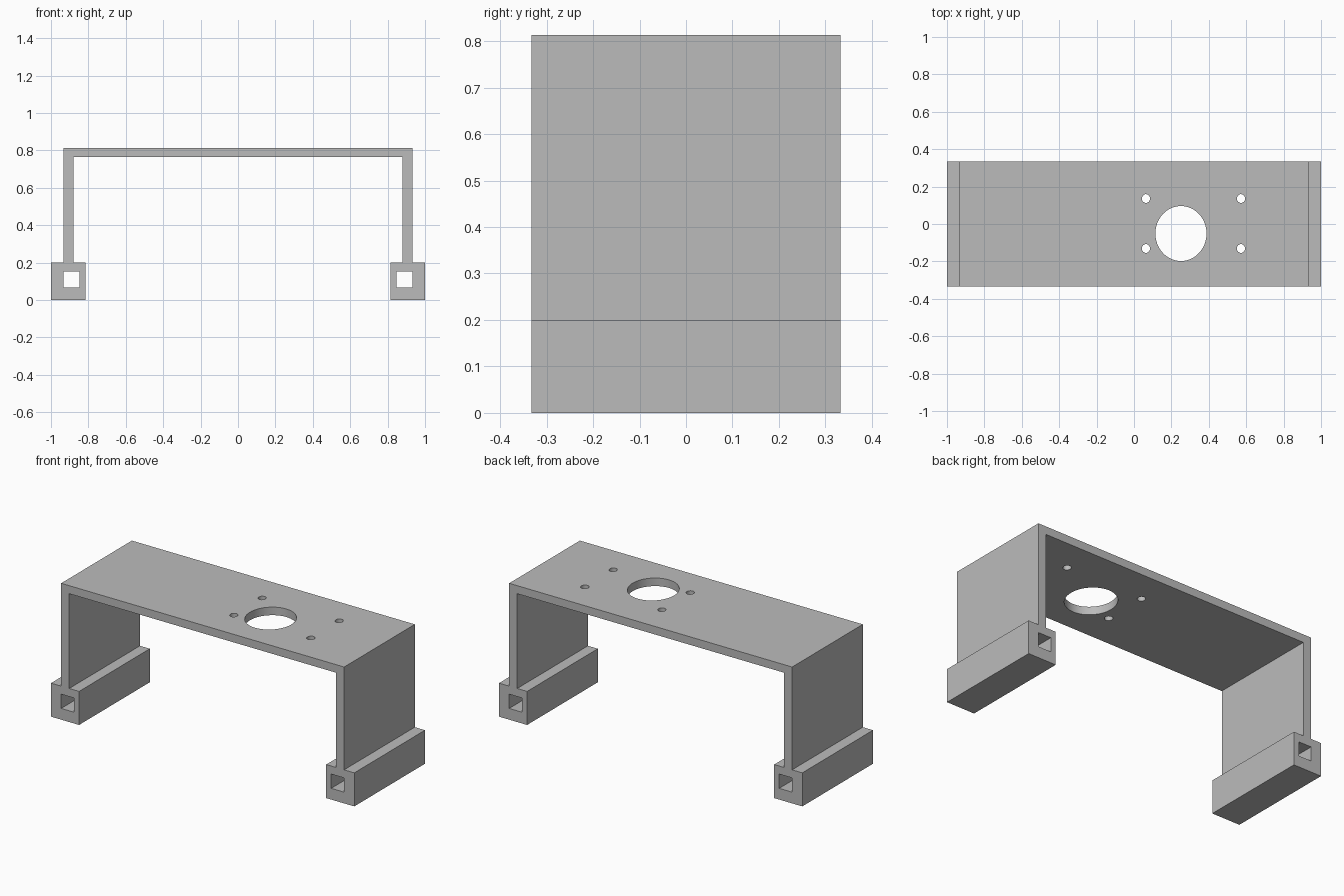
import bpy
import bmesh
import math
from mathutils import Matrix, Vector

if "Cube" in bpy.data.objects:
    bpy.data.objects.remove(bpy.data.objects["Cube"], do_unlink=True)

HALF_DEPTH = 0.333
WALL_OUT, WALL_IN = 0.933, 0.88
RAIL_TOP, PLATE_UNDER, PLATE_TOP = 0.2, 0.765, 0.813

grey = bpy.data.materials.new("plain grey")
grey.use_nodes = True
colour = (0.5, 0.5, 0.5, 1)
grey.diffuse_color = colour
grey.node_tree.nodes["Principled BSDF"].inputs["Base Color"].default_value = colour


def finish(bm, name):
    bmesh.ops.recalc_face_normals(bm, faces=bm.faces)
    mesh = bpy.data.meshes.new(name)
    bm.to_mesh(mesh)
    bm.free()
    mesh.materials.append(grey)
    obj = bpy.data.objects.new(name, mesh)
    bpy.context.collection.objects.link(obj)
    return obj


def extrude_y(name, profile):
    """Extrude an x-z outline along the full depth."""
    bm = bmesh.new()
    face = bm.faces.new([bm.verts.new((x, -HALF_DEPTH, z)) for x, z in profile])
    result = bmesh.ops.extrude_face_region(bm, geom=[face])
    moved = [v for v in result["geom"] if isinstance(v, bmesh.types.BMVert)]
    bmesh.ops.translate(bm, verts=moved, vec=(0, 2 * HALF_DEPTH, 0))
    return finish(bm, name)


def rect(x0, x1, z0, z1):
    return [(x0, z0), (x1, z0), (x1, z1), (x0, z1)]


def square_rail(name, side):
    """Square tube whose bore sits off centre, under the wall."""
    outer = rect(0.815, 1.0, 0, RAIL_TOP)
    bore = rect(0.848, WALL_OUT, 0.067, 0.152)
    bm = bmesh.new()
    loops = [[bm.verts.new((side * x, y, z)) for x, z in outline]
             for outline in (outer, bore) for y in (-HALF_DEPTH, HALF_DEPTH)]
    front_out, back_out, front_in, back_in = loops
    for a, b in ((front_out, back_out), (front_in, back_in),
                 (front_out, front_in), (back_out, back_in)):
        for i in range(4):
            j = (i + 1) % 4
            bm.faces.new((a[i], a[j], b[j], b[i]))
    return finish(bm, name)


# Bridge: two walls joined by the top plate
half = [(WALL_OUT, PLATE_TOP), (WALL_OUT, RAIL_TOP), (WALL_IN, RAIL_TOP), (WALL_IN, PLATE_UNDER)]
bridge = extrude_y("bridge", half + [(-x, z) for x, z in reversed(half)])

# Hole cutter: large opening and four screw holes, slightly narrow in x
holes = [(0.251, -0.051, 0.147)]
holes += [(x, y, 0.0235) for x in (0.064, 0.572) for y in (-0.131, 0.136)]
bm = bmesh.new()
for x, y, radius in holes:
    place = Matrix.LocRotScale(Vector((x, y, PLATE_TOP)), None, Vector((0.93, 1, 1)))
    bmesh.ops.create_cone(bm, cap_ends=True, segments=48, radius1=radius,
                          radius2=radius, depth=0.3, matrix=place)
cutter = finish(bm, "hole_cutter")
cutter.hide_render = True

cut = bridge.modifiers.new("holes", "BOOLEAN")
cut.operation = "DIFFERENCE"
cut.solver = "EXACT"
cut.object = cutter
bpy.context.view_layer.objects.active = bridge
bridge.select_set(True)
bpy.ops.object.modifier_apply(modifier=cut.name)
bpy.data.objects.remove(cutter, do_unlink=True)

# Smooth hole walls, crisp corners
bpy.ops.object.select_all(action="DESELECT")
bridge.select_set(True)
bpy.ops.object.shade_smooth_by_angle(angle=math.radians(30))

# Foot rails
square_rail("left_rail", 1)
square_rail("right_rail", -1)
